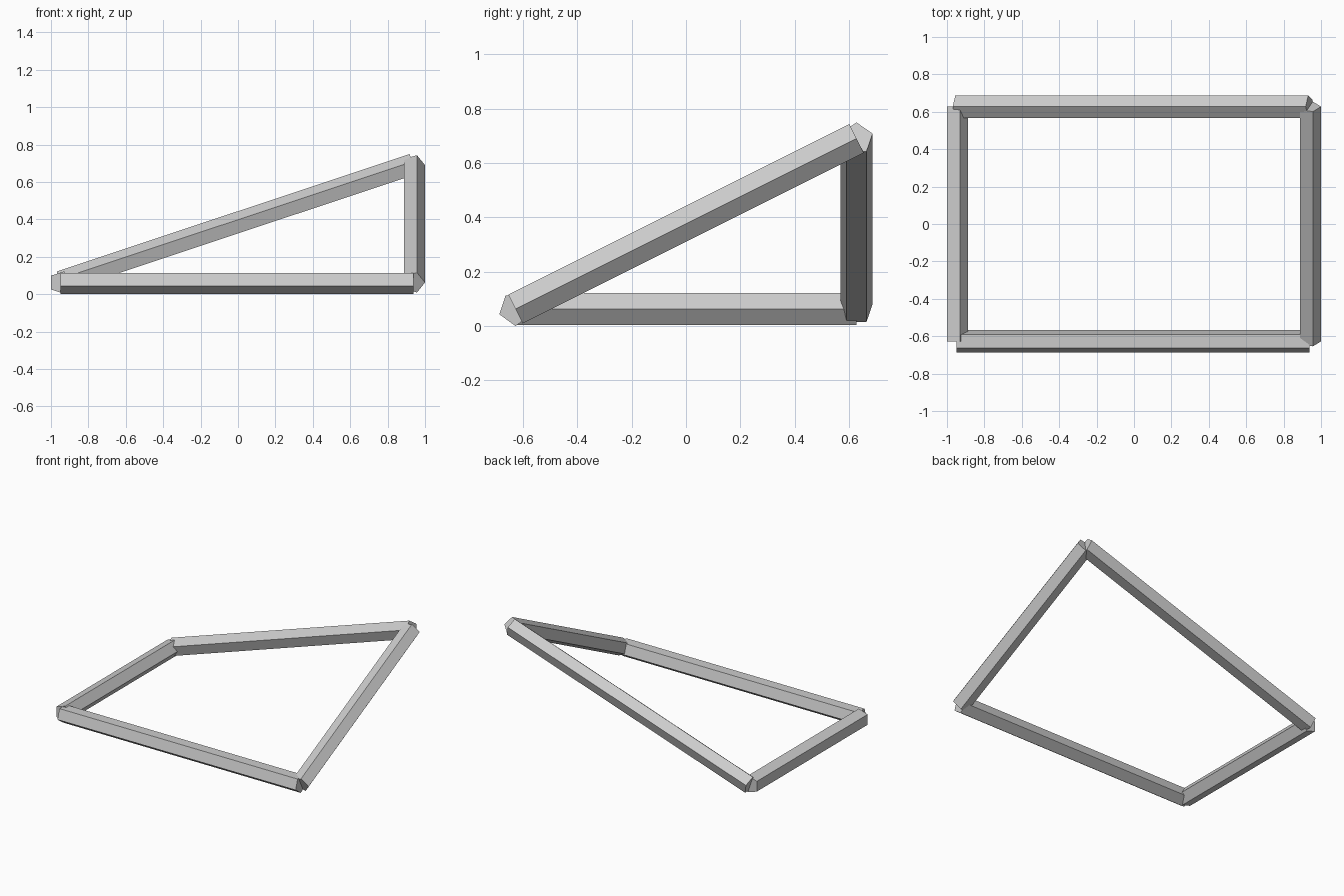
import bpy, bmesh, math
from mathutils import Vector

cube = bpy.data.objects.get("Cube")
if cube:
    bpy.data.objects.remove(cube, do_unlink=True)

RADIUS = 0.0625
SIDES = 5

grey = bpy.data.materials.new("light_grey")
grey.use_nodes = True
colour = (0.6, 0.6, 0.6, 1)
grey.diffuse_color = colour
grey.node_tree.nodes["Principled BSDF"].inputs["Base Color"].default_value = colour


def bar(name, start, end, ridge):
    """Five-sided bar with flat ends; one of its long edges points towards ridge."""
    start, end = Vector(start), Vector(end)
    along = (end - start).normalized()
    u = Vector(ridge)
    u = (u - along * u.dot(along)).normalized()
    v = along.cross(u)
    bm = bmesh.new()
    rings = []
    for centre in (start, end):
        ring = []
        for i in range(SIDES):
            a = math.tau * i / SIDES
            ring.append(bm.verts.new(centre + RADIUS * (u * math.cos(a) + v * math.sin(a))))
        rings.append(ring)
        bm.faces.new(ring)
    for i in range(SIDES):
        j = (i + 1) % SIDES
        bm.faces.new((rings[0][i], rings[0][j], rings[1][j], rings[1][i]))
    bmesh.ops.recalc_face_normals(bm, faces=bm.faces)
    mesh = bpy.data.meshes.new(name)
    bm.to_mesh(mesh)
    bm.free()
    mesh.materials.append(grey)
    bpy.context.collection.objects.link(bpy.data.objects.new(name, mesh))


# Corners of the frame: three low, one raised
LEFT, RIGHT, DEPTH, LOW, HIGH = 0.9375, -0.9495, 0.6275, RADIUS, 0.69
front_right = (RIGHT, -DEPTH, LOW)
front_left = (LEFT, -DEPTH, LOW)
back_left = (LEFT, DEPTH, HIGH)
back_right = (RIGHT, DEPTH, LOW)

# Bars joining the corners
bar("front_bar", front_right, front_left, (0, 0, -1))
bar("left_sloping_bar", front_left, back_left, (1, 0, 0))
bar("back_sloping_bar", back_left, back_right, (0, 0, 1))
bar("right_bar", back_right, front_right, (1, 0, 0))
